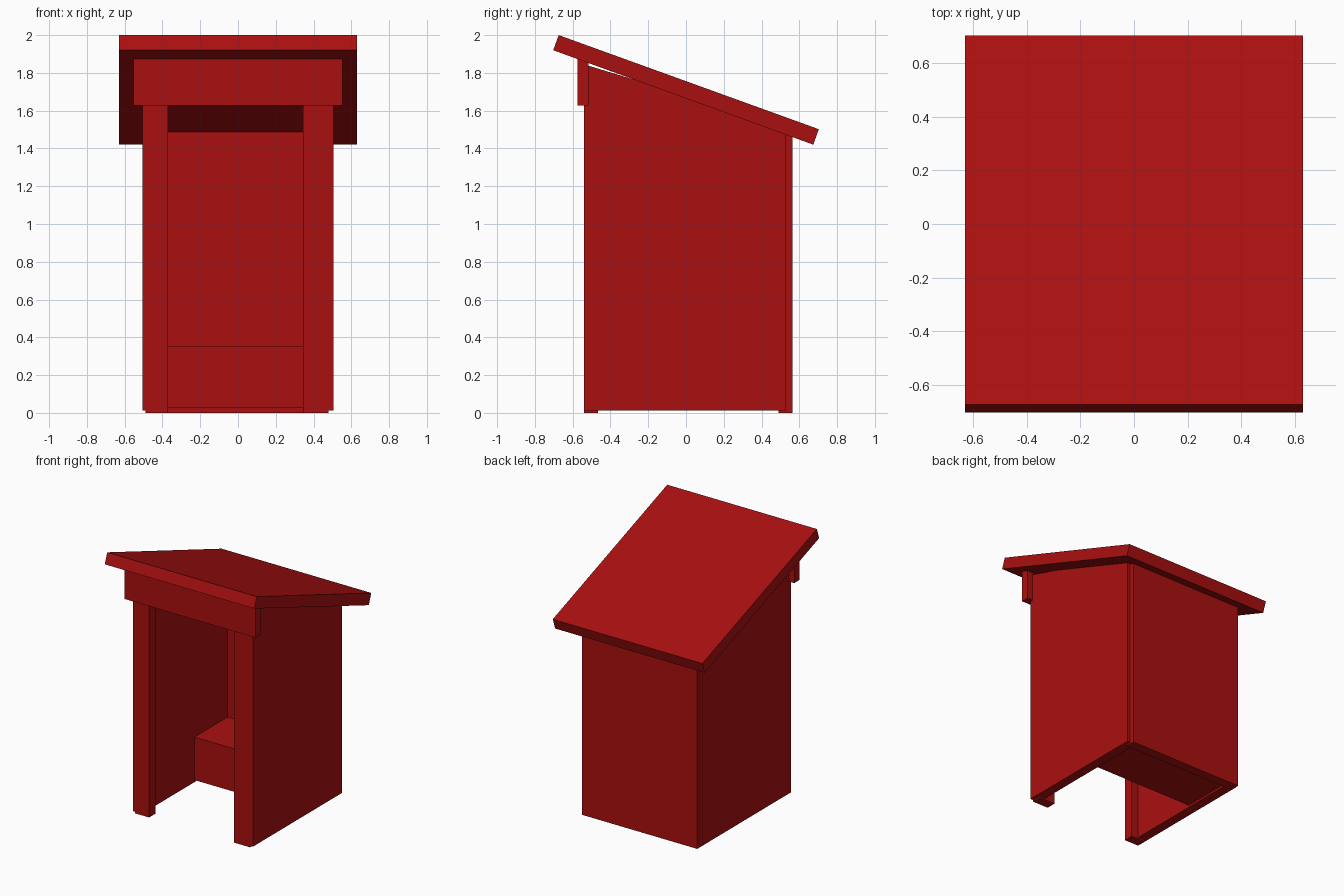
import bpy, bmesh

cube = bpy.data.objects.get("Cube")
if cube:
    bpy.data.objects.remove(cube, do_unlink=True)

# Single barn red paint
RED = (0.4, 0.005, 0.005, 1.0)
paint = bpy.data.materials.new("barn_red")
paint.use_nodes = True
paint.diffuse_color = RED
bsdf = next(n for n in paint.node_tree.nodes if n.type == 'BSDF_PRINCIPLED')
bsdf.inputs["Base Color"].default_value = RED


def board(name, x0, x1, profile):
    """Extrude a (y, z) side profile across x0..x1."""
    bm = bmesh.new()
    face = bm.faces.new([bm.verts.new((x0, y, z)) for y, z in profile])
    moved = bmesh.ops.extrude_face_region(bm, geom=[face])["geom"]
    verts = [g for g in moved if isinstance(g, bmesh.types.BMVert)]
    bmesh.ops.translate(bm, verts=verts, vec=(x1 - x0, 0, 0))
    bmesh.ops.recalc_face_normals(bm, faces=bm.faces)
    mesh = bpy.data.meshes.new(name)
    bm.to_mesh(mesh)
    bm.free()
    mesh.materials.append(paint)
    obj = bpy.data.objects.new(name, mesh)
    bpy.context.collection.objects.link(obj)
    return obj


def box(y0, y1, z0, z1):
    return [(y0, z0), (y1, z0), (y1, z1), (y0, z1)]


# Side walls with a sloping top edge
wall = [(-0.54, 0.012), (0.53, 0.012), (0.53, 1.52), (-0.54, 1.845)]
board("right_wall", -0.505, -0.43, wall)
board("left_wall", 0.43, 0.505, wall)

# Back wall, set between the side wall faces
board("back_wall", -0.49, 0.48, box(0.49, 0.565, 0, 1.49))

# Door posts
board("right_door_post", -0.49, -0.37, box(-0.541, -0.467, 0, 1.82))
board("left_door_post", 0.345, 0.48, box(-0.541, -0.467, 0, 1.82))

# Bench
board("bench", -0.44, 0.44, box(0.09, 0.50, 0.028, 0.355))

# Header board above the doorway, with a bevelled top under the roof
board("header_board", -0.552, 0.552,
      [(-0.575, 1.628), (-0.515, 1.628), (-0.515, 1.854), (-0.575, 1.875)])

# Slanted roof slab
board("roof", -0.63, 0.63,
      [(-0.703, 1.92), (0.674, 1.42), (0.703, 1.502), (-0.674, 2.0)])
